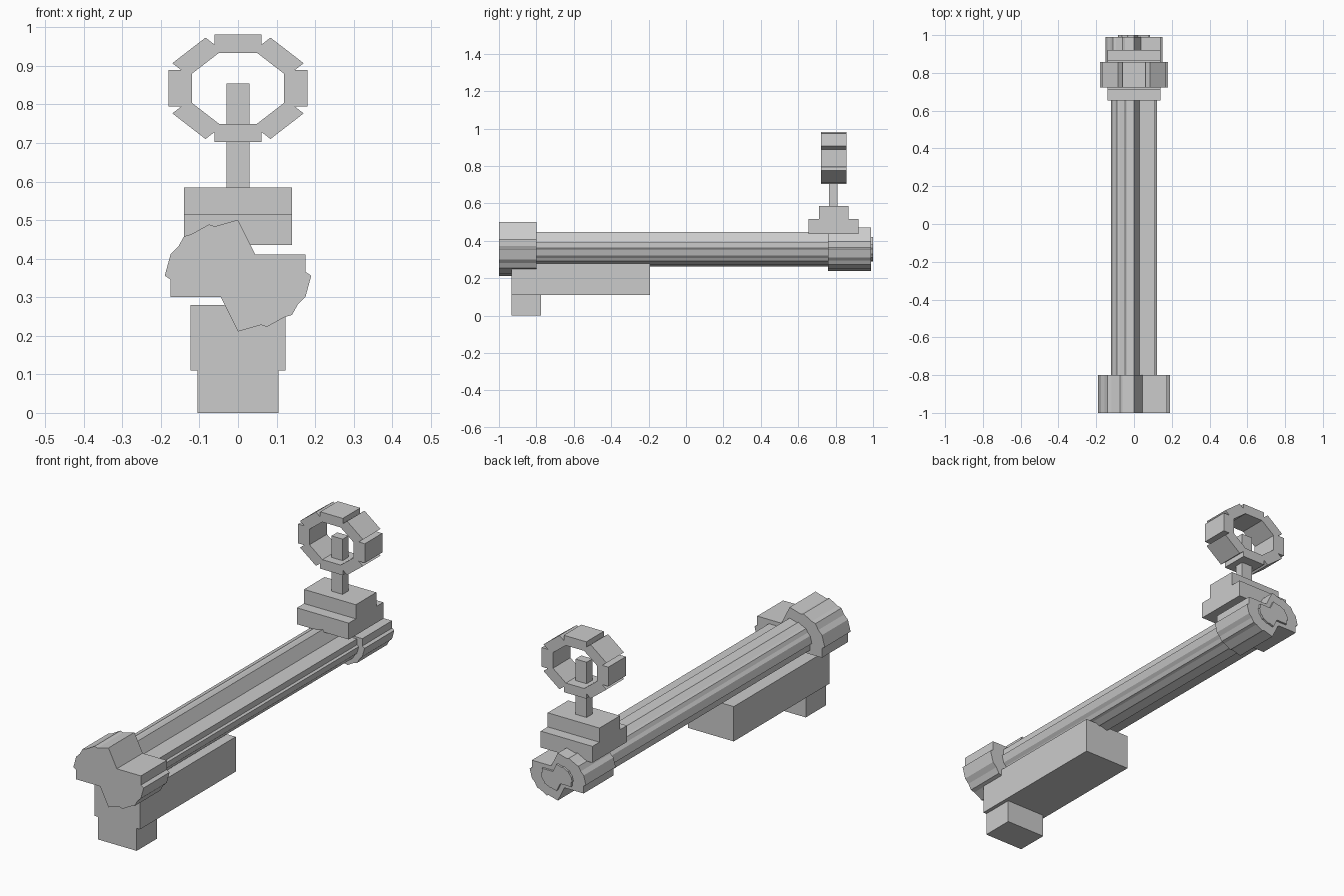
import bpy, bmesh, math

if "Cube" in bpy.data.objects:
    bpy.data.objects.remove(bpy.data.objects["Cube"])

grey = bpy.data.materials.new("plain grey")
grey.diffuse_color = (0.6, 0.6, 0.6, 1)
grey.use_nodes = True
grey.node_tree.nodes["Principled BSDF"].inputs["Base Color"].default_value = grey.diffuse_color


def finish(name, bm):
    bmesh.ops.recalc_face_normals(bm, faces=bm.faces)
    me = bpy.data.meshes.new(name)
    bm.to_mesh(me)
    bm.free()
    me.materials.append(grey)
    ob = bpy.data.objects.new(name, me)
    bpy.context.collection.objects.link(ob)
    return ob


def prism(name, pts, y0, y1):
    """Extrude an x-z outline along y."""
    bm = bmesh.new()
    face = bm.faces.new([bm.verts.new((x, y0, z)) for x, z in pts])
    ext = bmesh.ops.extrude_face_region(bm, geom=[face])
    verts = [v for v in ext["geom"] if isinstance(v, bmesh.types.BMVert)]
    bmesh.ops.translate(bm, verts=verts, vec=(0, y1 - y0, 0))
    return finish(name, bm)


def box(name, hx, y0, y1, z0, z1):
    return prism(name, [(-hx, z0), (hx, z0), (hx, z1), (-hx, z1)], y0, y1)


# Fluted section: one half, repeated by a half turn
half = [(0, .145), (-.06, .128), (-.075, .133), (-.12, .108), (-.14, .102),
        (-.155, .075), (-.175, .055), (-.19, 0), (-.175, -.01),
        (-.175, -.055), (-.045, -.055)]
section = half + [(-x, -z) for x, z in half]


def fluted(name, s, y0, y1):
    return prism(name, [(x * s, .356 + z * s) for x, z in section], y0, y1)


# Barrel with its collars and end plug
fluted("front_collar", 1.0, -1.0, -.80)
fluted("barrel", .635, -.98, .97)
fluted("rear_collar", .80, .76, .99)
fluted("end_plug", .45, .95, 1.0)

# Block and foot under the barrel
box("under_block", .123, -.932, -.193, .11, .28)
box("foot", .105, -.932, -.775, 0, .11)

# Stepped sight base and post
box("sight_base_lower", .14, .655, .922, .436, .516)
box("sight_base_upper", .14, .71, .868, .516, .585)
box("sight_post", .03, .765, .81, .585, .855)

# Sight ring: eight blocks round a circle, stretched sideways
for i in range(8):
    a = i * math.pi / 4
    c, s = math.cos(a), math.sin(a)
    block = [(.092, -.047), (.139, -.047), (.139, .047), (.092, .047)]
    pts = [(1.295 * (r * c - t * s), .842 + r * s + t * c) for r, t in block]
    prism(f"sight_ring_block_{i + 1}", pts, .722, .857)
